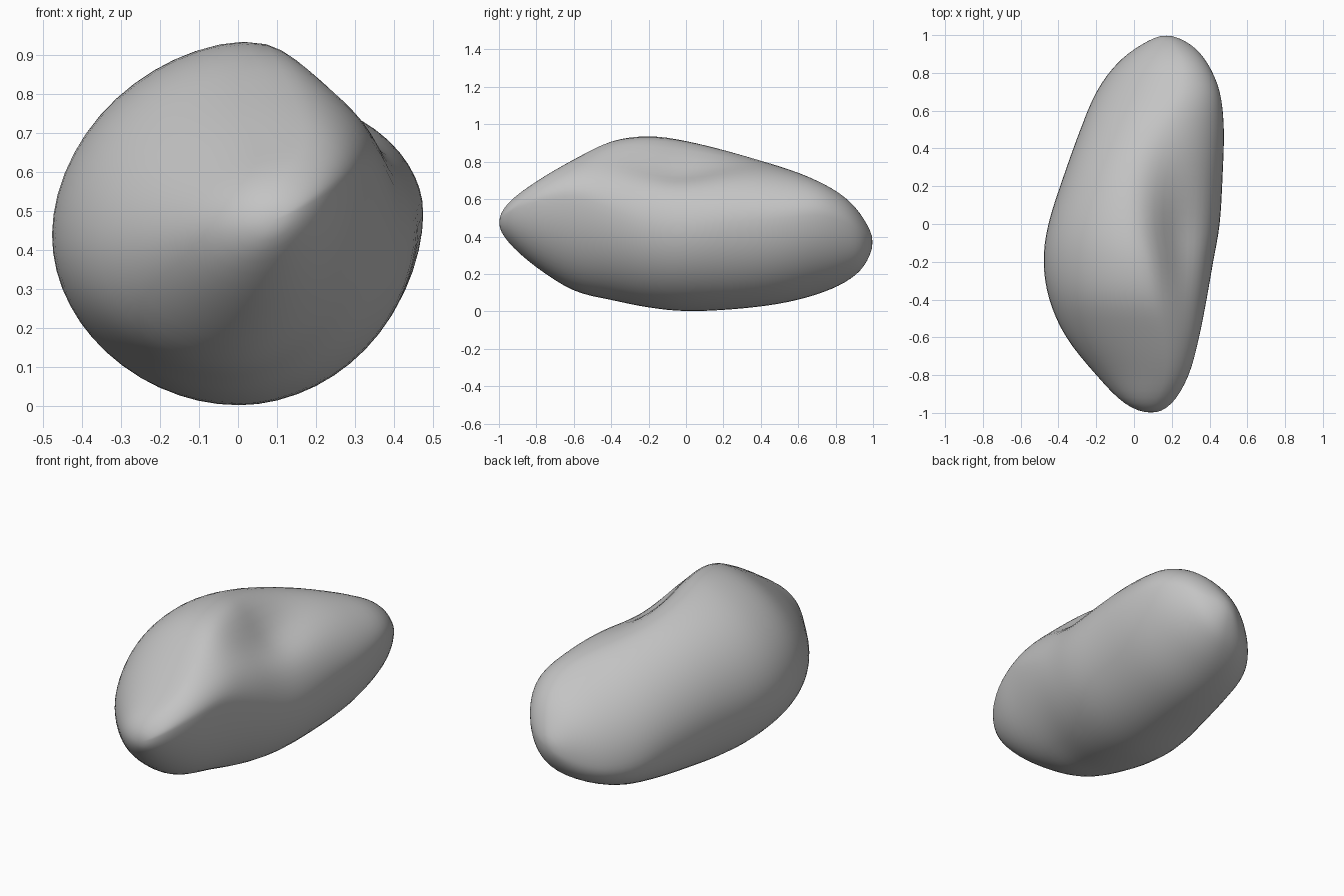
import bpy, bmesh, math

if "Cube" in bpy.data.objects:
    bpy.data.objects.remove(bpy.data.objects["Cube"])

# Cross-sections from front to back:
# y, left x, right x, bottom z, top z, x of top, x of bottom, z of left, z of right
SECTIONS = [
    (-1, .09, .09, .475, .475, .09, .09, .475, .475),
    (-.95, -.05, .2, .37, .58, .11, .05, .46, .53),
    (-.8, -.2, .29, .235, .695, .17, .02, .43, .59),
    (-.6, -.36, .345, .11, .815, .14, -.02, .42, .62),
    (-.4, -.45, .385, .06, .915, .09, -.03, .43, .55),
    (-.2, -.48, .42, .02, .945, .07, -.01, .44, .47),
    (0, -.455, .455, .0, .917, .02, .0, .44, .45),
    (.25, -.375, .47, .01, .855, .03, .03, .42, .48),
    (.5, -.285, .477, .04, .78, .13, .05, .36, .5),
    (.7, -.2, .455, .09, .7, .24, .06, .29, .52),
    (.85, -.09, .39, .155, .61, .25, .1, .28, .48),
    (.95, .04, .3, .24, .495, .21, .15, .32, .41),
    (1, .17, .17, .37, .37, .17, .17, .37, .37),
]
STEPS = 4
RING = 56


def mirrored(s):
    """Continue a section past the tip so the end closes round."""
    y, xl, xr, zb, zt, xt, xb, zl, zr = s
    return (y, xr, xl, zt, zb, xb, xt, zr, zl)


def spline(a, b, c, d, t):
    return [q + (r - p) * t / 2 + (2 * p - 5 * q + 4 * r - s) * t * t / 2
            + (3 * q - p - 3 * r + s) * t ** 3 / 2
            for p, q, r, s in zip(a, b, c, d)]


def section_point(section, angle):
    y, xl, xr, zb, zt, xt, xb, zl, zr = section
    c, s = math.cos(angle), math.sin(angle)
    xm = xt if s > 0 else xb
    zm = zr if c > 0 else zl
    # Slightly flattened quarters, fuller under the back right
    power = 1.05 if c > 0 or s > 0 else 1 - .2 * max(y, 0)
    x = xm + ((xr if c > 0 else xl) - xm) * abs(c) ** power
    z = zm + ((zt if s > 0 else zb) - zm) * abs(s) ** power
    # Broad hollow on the upper left flank, steep inside and open to the side
    if s > 0:
        along = y + .1
        across = x - .26 + along * .1
        width = .13 if across < 0 else .19
        z -= .145 * s * math.exp(-(across / width) ** 2 - (along / .33) ** 2)
    return x, y, z


# Stone body lofted through the sections
bm = bmesh.new()
keys = [mirrored(SECTIONS[1])] + SECTIONS + [mirrored(SECTIONS[-2])]
rings = []
for i in range(len(SECTIONS) - 1):
    for k in range(STEPS):
        rings.append(spline(*keys[i:i + 4], k / STEPS))
rings.append(SECTIONS[-1])

loops = [[bm.verts.new(section_point(r, math.tau * j / RING)) for j in range(RING)]
         for r in rings]
for a, b in zip(loops, loops[1:]):
    for j in range(RING):
        n = (j + 1) % RING
        bm.faces.new((a[j], a[n], b[n], b[j]))
bmesh.ops.remove_doubles(bm, verts=bm.verts, dist=.0005)

# Soften the surface slightly
for _ in range(3):
    bmesh.ops.smooth_vert(bm, verts=bm.verts, factor=.3,
                          use_axis_x=True, use_axis_y=True, use_axis_z=True)
bmesh.ops.recalc_face_normals(bm, faces=bm.faces)
for f in bm.faces:
    f.smooth = True

mesh = bpy.data.meshes.new("stone")
bm.to_mesh(mesh)
bm.free()
stone = bpy.data.objects.new("stone", mesh)
bpy.context.collection.objects.link(stone)

# Plain grey
grey = bpy.data.materials.new("stone grey")
grey.use_nodes = True
colour = (.55, .55, .55, 1)
grey.diffuse_color = colour
grey.node_tree.nodes["Principled BSDF"].inputs["Base Color"].default_value = colour
mesh.materials.append(grey)
